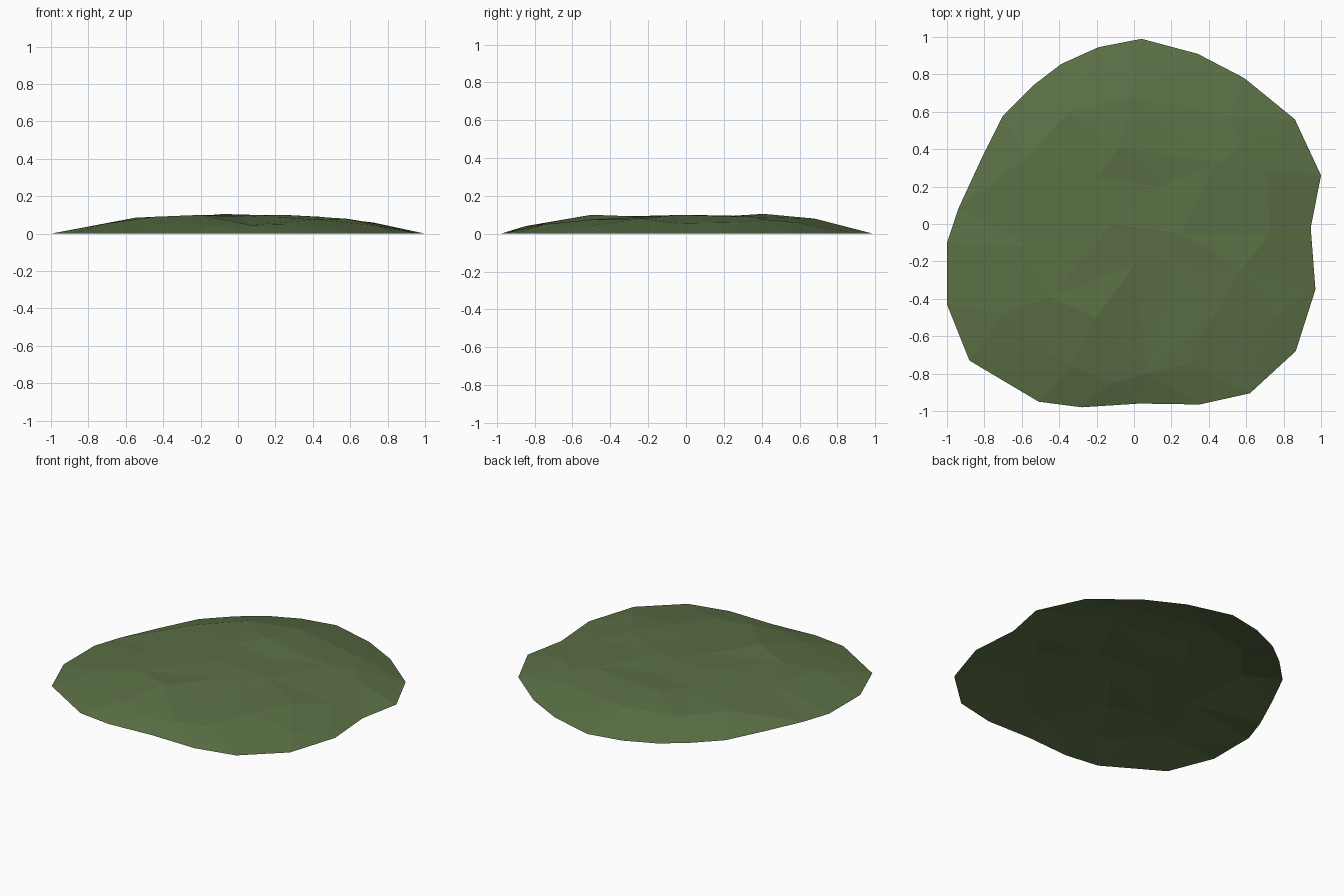
import bpy, bmesh
from mathutils import Vector
from mathutils.geometry import delaunay_2d_cdt

if "Cube" in bpy.data.objects:
    bpy.data.objects.remove(bpy.data.objects["Cube"])

# Irregular rim resting on the ground
rim = [(.04, .99), (.34, .91), (.59, .78), (.86, .56), (1, .26), (.945, -.02),
       (.97, -.35), (.865, -.68), (.62, -.905), (.35, -.965), (.03, -.96),
       (-.28, -.98), (-.51, -.95), (-.88, -.73), (-1, -.43), (-1, -.10),
       (-.94, .08), (-.82, .34), (-.70, .58), (-.54, .74), (-.39, .855), (-.19, .945)]

# Bumps on the mound: x, y, height
bumps = [(-.02, .68, .08), (-.35, .6, .075), (-.08, .41, .105), (-.2, .25, .095),
         (.15, .2, .09), (.44, .33, .09), (.57, .42, .075), (.52, .58, .06),
         (.25, -.05, .1), (.2, -.21, .09), (.58, -.24, .08), (.42, -.5, .075),
         (0, -.22, .09), (-.2, -.5, .1), (-.45, -.39, .09), (-.33, -.76, .055),
         (-.12, -.85, .04), (.07, -.8, .045), (.3, -.75, .05), (-.7, -.48, .055),
         (-.57, .36, .08), (-.4, .17, .09), (-.55, -.12, .085), (.73, -.05, .055),
         (.75, -.5, .042), (.72, .28, .06), (-.12, 0, .1), (-.5, -.67, .05)]

# Triangulate rim and bumps into an open faceted shell
pts = [Vector(p) for p in rim] + [Vector(b[:2]) for b in bumps]
heights = [0] * len(rim) + [b[2] for b in bumps]
n = len(rim)
edges = [(i, (i + 1) % n) for i in range(n)]
co, _, faces, orig, _, _ = delaunay_2d_cdt(pts, edges, [], 1, 1e-5)

mesh = bpy.data.meshes.new("grass_mound")
mesh.from_pydata([(c.x, c.y, heights[o[0]]) for c, o in zip(co, orig)], [], faces)
bm = bmesh.new()
bm.from_mesh(mesh)
for f in bm.faces:
    f.normal_update()
    if f.normal.z < 0:
        f.normal_flip()
bm.to_mesh(mesh)
bm.free()

grass = bpy.data.materials.new("grass green")
grass.diffuse_color = (.105, .162, .06, 1)
grass.use_nodes = True
grass.node_tree.nodes["Principled BSDF"].inputs["Base Color"].default_value = grass.diffuse_color
mesh.materials.append(grass)
bpy.context.collection.objects.link(bpy.data.objects.new("grass_mound", mesh))
